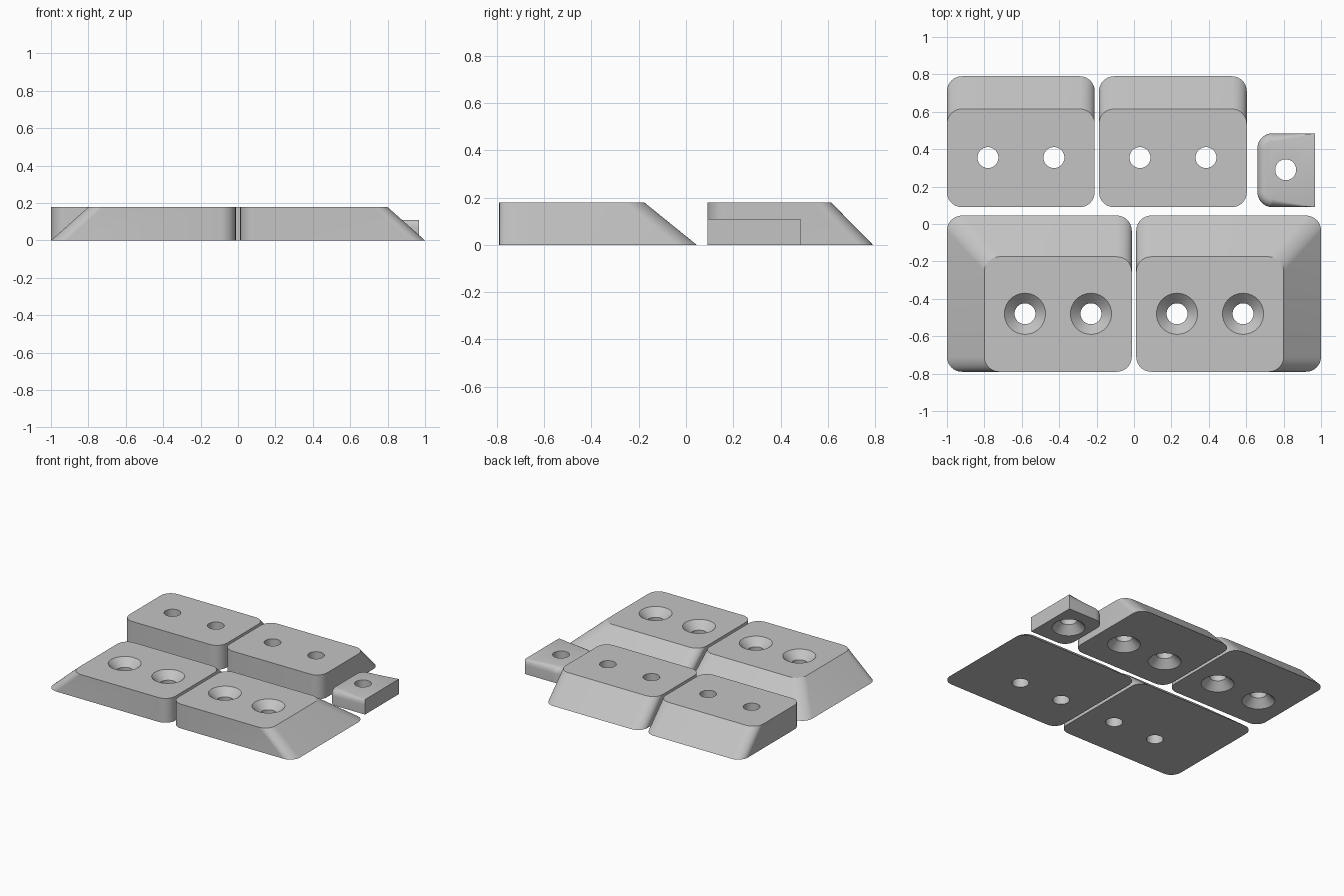
import bpy, bmesh
from math import sin, cos, pi, radians

cube = bpy.data.objects.get("Cube")
if cube:
    bpy.data.objects.remove(cube, do_unlink=True)

grey = bpy.data.materials.new("plain grey")
grey.use_nodes = True
COLOUR = (0.55, 0.55, 0.55, 1)
grey.diffuse_color = COLOUR
grey.node_tree.nodes["Principled BSDF"].inputs["Base Color"].default_value = COLOUR

HEIGHT = 0.178
CORNER = 0.08
HOLE = 0.056
SINK = 0.11


def outline(x0, x1, y0, y1, left=CORNER, right=CORNER, steps=10):
    """Counter-clockwise rectangle with rounded left and right corners."""
    points = []
    corners = [(x1, y1, -1, -1, right), (x0, y1, 1, -1, left),
               (x0, y0, 1, 1, left), (x1, y0, -1, 1, right)]
    for i, (x, y, sx, sy, r) in enumerate(corners):
        if r == 0:
            points.append((x, y))
            continue
        for k in range(steps + 1):
            a = (i + k / steps) * pi / 2
            points.append((x + sx * r + r * cos(a), y + sy * r + r * sin(a)))
    return points


def make_object(name, bm):
    bmesh.ops.recalc_face_normals(bm, faces=bm.faces)
    mesh = bpy.data.meshes.new(name)
    bm.to_mesh(mesh)
    bm.free()
    mesh.materials.append(grey)
    obj = bpy.data.objects.new(name, mesh)
    bpy.context.collection.objects.link(obj)
    return obj


def add_loft(bm, rings):
    """Closed solid through a stack of (points, z) rings."""
    loops = [[bm.verts.new((x, y, z)) for x, y in pts] for pts, z in rings]
    n = len(loops[0])
    for low, high in zip(loops, loops[1:]):
        for i in range(n):
            j = (i + 1) % n
            bm.faces.new((low[i], low[j], high[j], high[i]))
    bm.faces.new(loops[0][::-1])
    bm.faces.new(loops[-1])


def circle(x, y, r, n=40):
    return [(x + r * cos(2 * pi * i / n), y + r * sin(2 * pi * i / n)) for i in range(n)]


def build(name, rings, holes, height, sink_on_top):
    """Loft a block and drill its countersunk screw holes."""
    bm = bmesh.new()
    add_loft(bm, rings)
    block = make_object(name, bm)

    extra = 0.02
    depth = SINK - HOLE
    profile = [(SINK + extra, -extra), (HOLE, depth), (HOLE, height + extra)]
    if sink_on_top:
        profile = [(r, height - z) for r, z in reversed(profile)]
    bm = bmesh.new()
    for x, y in holes:
        add_loft(bm, [(circle(x, y, r), z) for r, z in profile])
    cutter = make_object(name + "_cutter", bm)
    cutter.hide_render = True

    drill = block.modifiers.new("screw holes", 'BOOLEAN')
    drill.operation = 'DIFFERENCE'
    drill.solver = 'EXACT'
    drill.object = cutter
    bpy.ops.object.select_all(action='DESELECT')
    block.select_set(True)
    bpy.context.view_layer.objects.active = block
    bpy.ops.object.modifier_apply(modifier=drill.name)
    bpy.data.objects.remove(cutter, do_unlink=True)
    bpy.ops.object.shade_smooth_by_angle(angle=radians(30))


# Front pair: sloped on the outer side and the back, countersunk from above
for side, name in ((-1, "front_right_plate"), (1, "front_left_plate")):
    def span(outer):
        return sorted((side * outer, side * 0.012))
    build(name,
          [(outline(*span(1.0), -0.79, 0.045), 0),
           (outline(*span(0.8), -0.79, -0.175), HEIGHT)],
          [(side * 0.583, -0.48), (side * 0.23, -0.48)], HEIGHT, True)

# Back pair: sloped on the back only, countersunk from below
for x0, name in ((-1.0, "back_right_block"), (-0.187, "back_left_block")):
    x1 = x0 + 0.79
    build(name,
          [(outline(x0, x1, 0.09, 0.79), 0),
           (outline(x0, x1, 0.09, 0.615), HEIGHT)],
          [(x0 + 0.219, 0.355), (x0 + 0.572, 0.355)], HEIGHT, False)

# Small end block: one end rounded, its top edge softened and fading out
small_height = 0.11
soft = 0.045
x0, x1, y0, y1 = 0.66, 0.967, 0.09, 0.485
base = outline(x0, x1, y0, y1, right=0)
rings = [(base, 0)]
for k in range(7):
    a = k / 6 * pi / 2
    t = soft * (1 - cos(a))
    ring = outline(x0 + t, x1, y0 + t, y1 - t, left=CORNER - t, right=0)
    ring[0], ring[-1] = base[0], base[-1]
    rings.append((ring, small_height - soft + soft * sin(a)))
build("small_end_block", rings, [(0.811, 0.29)], small_height, False)
